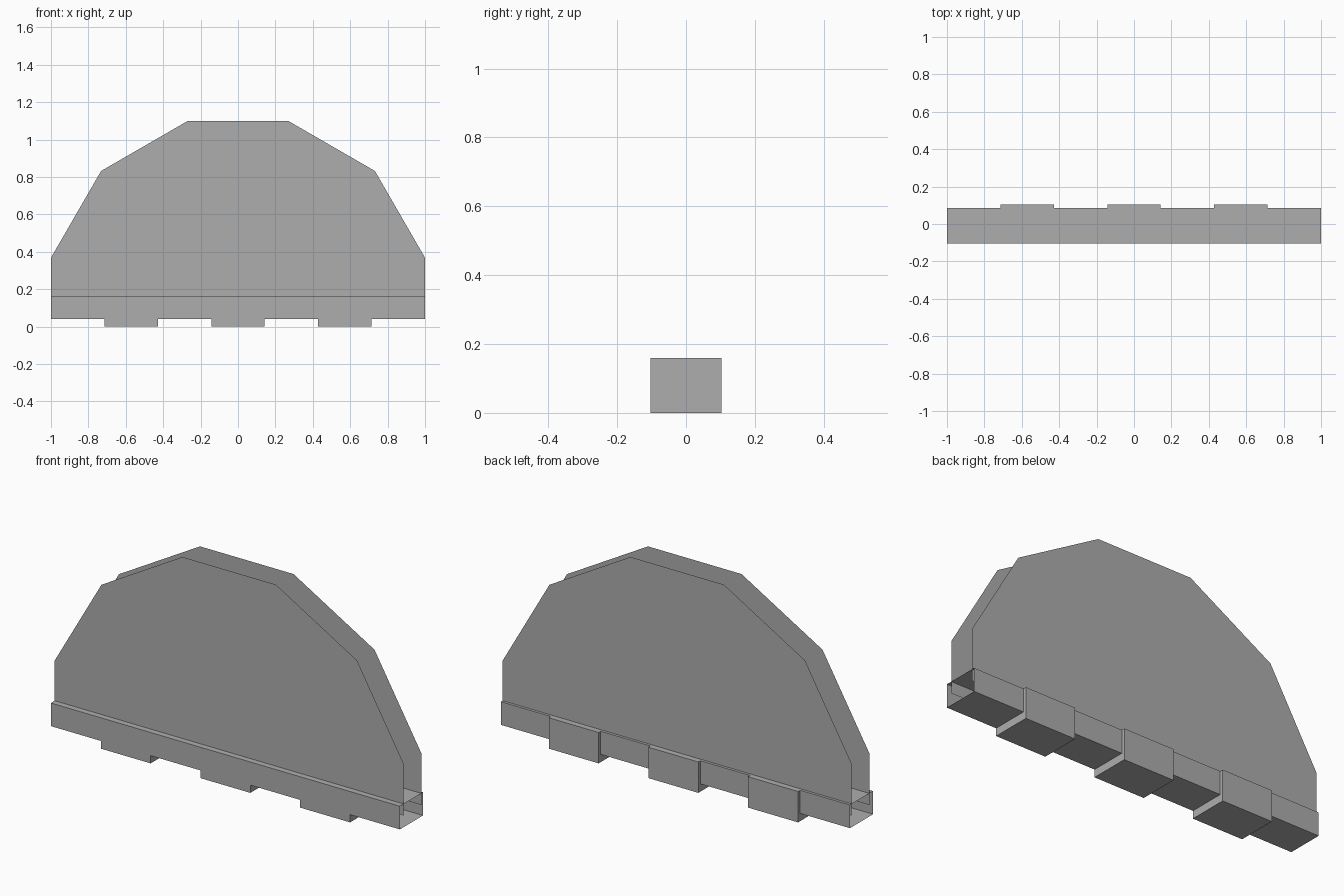
import bpy, bmesh, math

cube = bpy.data.objects.get("Cube")
if cube:
    bpy.data.objects.remove(cube, do_unlink=True)

grey = bpy.data.materials.new("plain_grey")
grey.use_nodes = True
colour = (0.42, 0.42, 0.42, 1)
grey.diffuse_color = colour
grey.node_tree.nodes["Principled BSDF"].inputs["Base Color"].default_value = colour

FRONT, BACK, BLOCK_BACK = -0.103, 0.086, 0.103
TOP, FLOOR = 0.16, 0.04
SEGMENTS = 7
PLATE_Y, PLATE_Z = 0.072, 0.1


def add_object(name, bm):
    mesh = bpy.data.meshes.new(name)
    bm.to_mesh(mesh)
    bm.free()
    mesh.materials.append(grey)
    obj = bpy.data.objects.new(name, mesh)
    bpy.context.collection.objects.link(obj)
    return obj


def box(name, low, high, open_ends=False):
    bm = bmesh.new()
    bmesh.ops.create_cube(bm, size=1)
    for v in bm.verts:
        v.co = [high[i] if v.co[i] > 0 else low[i] for i in range(3)]
    bm.normal_update()
    if open_ends:
        ends = [f for f in bm.faces if abs(f.normal.x) > 0.9]
        bmesh.ops.delete(bm, geom=ends, context='FACES_ONLY')
    return add_object(name, bm)


# Base rail: open sleeves alternating with deeper closed blocks
step = 2 / SEGMENTS
for i in range(SEGMENTS):
    x0, x1 = -1 + i * step, -1 + (i + 1) * step
    if i % 2:
        box(f"base_block_{i}", (x0, FRONT, 0), (x1, BLOCK_BACK, TOP))
    else:
        box(f"base_sleeve_{i}", (x0, FRONT, FLOOR), (x1, BACK, TOP), open_ends=True)

# Thin upright panels: upper half of a twelve-sided disc, rising out of the base
radius = 1 / math.cos(math.pi / 12)
for name, y in (("front_panel", -PLATE_Y), ("back_panel", PLATE_Y)):
    bm = bmesh.new()
    angles = [math.radians(15 + 30 * k) for k in range(6)]
    outline = [(1, PLATE_Z)]
    outline += [(radius * math.cos(a), PLATE_Z + radius * math.sin(a)) for a in angles]
    outline.append((-1, PLATE_Z))
    face = bm.faces.new([bm.verts.new((x, y, z)) for x, z in outline])
    face.normal_update()
    if face.normal.y * y < 0:
        face.normal_flip()
    add_object(name, bm)
